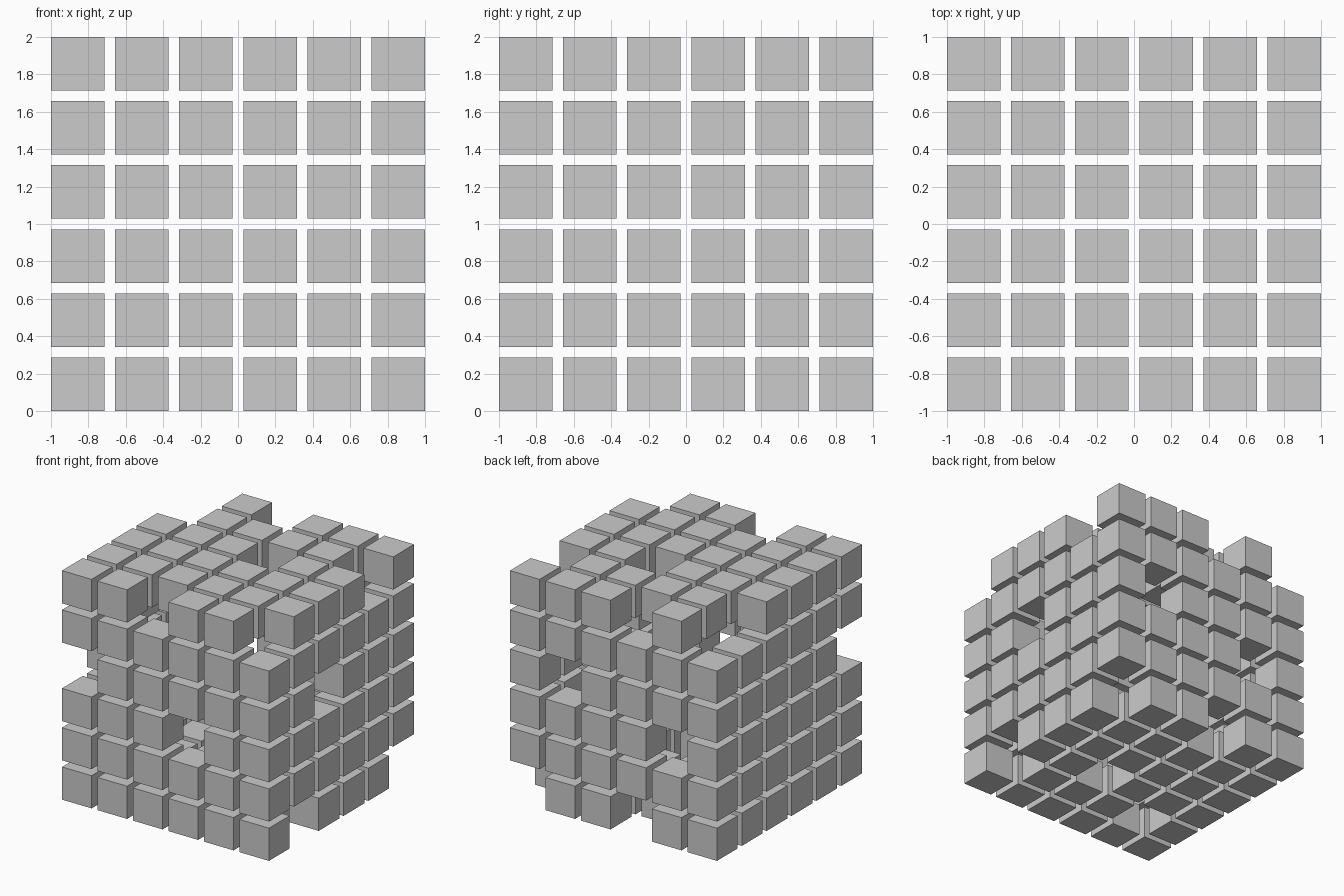
import bpy, bmesh
from mathutils import Matrix, Vector

if "Cube" in bpy.data.objects:
    bpy.data.objects.remove(bpy.data.objects["Cube"])

N = 6
SIZE = 2 / 7            # block edge
PITCH = SIZE * 1.2      # block spacing

# Blocks left out of the hollow shell, as (x, y, z) cell numbers
MISSING = {
    (5, 0, 5), (2, 0, 5), (0, 5, 5), (0, 4, 5), (2, 5, 5), (5, 4, 5), (3, 3, 5),  # top
    (0, 0, 3), (3, 0, 2),                                                         # front
    (5, 2, 3), (4, 5, 3), (1, 5, 2),                                              # right and back
    (5, 5, 0), (5, 1, 0), (2, 5, 0), (3, 2, 0), (1, 1, 0),                        # bottom
}


def on_shell(cell):
    return any(c in (0, N - 1) for c in cell)


def block_layer(k):
    """One horizontal layer of separate blocks."""
    bm = bmesh.new()
    for i in range(N):
        for j in range(N):
            if on_shell((i, j, k)) and (i, j, k) not in MISSING:
                pos = Vector((-1 + SIZE / 2 + i * PITCH,
                              -1 + SIZE / 2 + j * PITCH,
                              SIZE / 2 + k * PITCH))
                bmesh.ops.create_cube(bm, size=SIZE, matrix=Matrix.Translation(pos))
    name = f"block_layer_{k + 1}"
    mesh = bpy.data.meshes.new(name)
    bm.to_mesh(mesh)
    bm.free()
    bpy.context.collection.objects.link(bpy.data.objects.new(name, mesh))


# Stack the layers from bottom to top
for k in range(N):
    block_layer(k)
